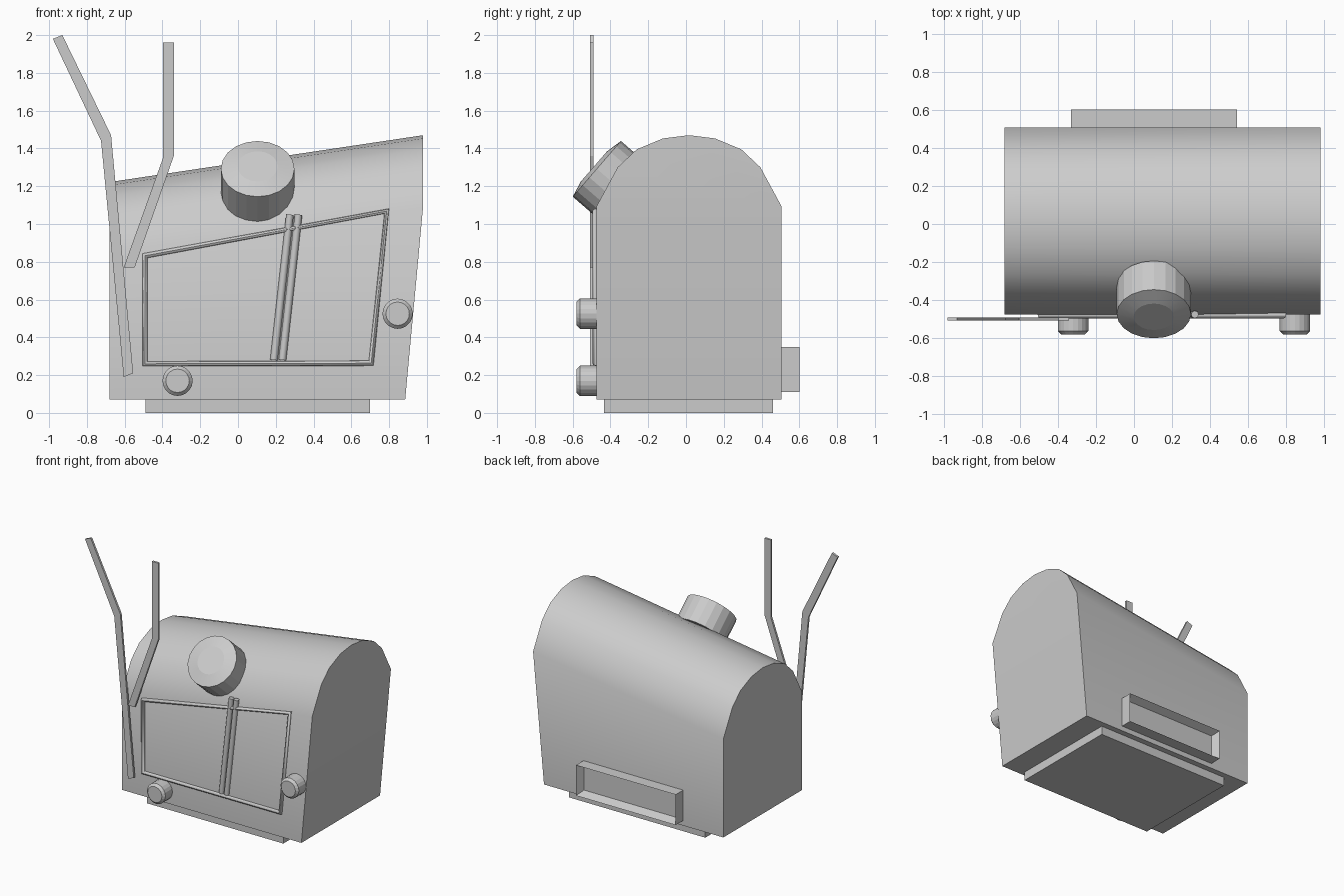
import bpy, bmesh, math
from mathutils import Vector

if "Cube" in bpy.data.objects:
    bpy.data.objects.remove(bpy.data.objects["Cube"])


def finish(name, bm, smooth=None):
    bmesh.ops.recalc_face_normals(bm, faces=bm.faces)
    me = bpy.data.meshes.new(name)
    bm.to_mesh(me)
    bm.free()
    ob = bpy.data.objects.new(name, me)
    bpy.context.collection.objects.link(ob)
    if smooth:
        select(ob)
        bpy.ops.object.shade_smooth_by_angle(angle=math.radians(smooth))
    return ob


def select(ob):
    bpy.ops.object.select_all(action='DESELECT')
    ob.select_set(True)
    bpy.context.view_layer.objects.active = ob


def box_bm(x0, x1, y0, y1, z0, z1):
    bm = bmesh.new()
    bmesh.ops.create_cube(bm, size=1)
    for v in bm.verts:
        v.co = ((x0 + x1) / 2 + v.co.x * (x1 - x0),
                (y0 + y1) / 2 + v.co.y * (y1 - y0),
                (z0 + z1) / 2 + v.co.z * (z1 - z0))
    return bm


def lathe(name, profile, origin, axis, sides=20):
    """Solid of revolution: profile is (radius, distance along axis)."""
    bm = bmesh.new()
    rings = [[bm.verts.new((r * math.cos(math.tau * i / sides),
                            r * math.sin(math.tau * i / sides), h))
              for i in range(sides)] for r, h in profile]
    for a, b in zip(rings, rings[1:]):
        for i in range(sides):
            j = (i + 1) % sides
            bm.faces.new((a[i], a[j], b[j], b[i]))
    bm.faces.new(rings[0])
    bm.faces.new(rings[-1])
    ob = finish(name, bm, 12)
    ob.rotation_mode = 'QUATERNION'
    ob.rotation_quaternion = Vector(axis).to_track_quat('Z', 'Y')
    ob.location = origin
    return ob


def tube(name, pts, y, radius, cyclic=False):
    cu = bpy.data.curves.new(name, 'CURVE')
    cu.dimensions = '3D'
    cu.bevel_depth = radius
    cu.bevel_resolution = 2
    cu.use_fill_caps = True
    sp = cu.splines.new('POLY')
    sp.points.add(len(pts) - 1)
    for p, (x, z) in zip(sp.points, pts):
        p.co = (x, y, z, 1)
    sp.use_cyclic_u = cyclic
    ob = bpy.data.objects.new(name, cu)
    bpy.context.collection.objects.link(ob)
    select(ob)
    bpy.ops.object.convert(target='MESH')
    bpy.ops.object.shade_smooth_by_angle(angle=math.radians(50))


def strip(name, left, right, y0, y1):
    """Flat bent bar in the xz plane, built between two edge polylines."""
    bm = bmesh.new()
    rows = [[bm.verts.new((x, y, z)) for (x, z), y in
             ((a, y0), (b, y0), (b, y1), (a, y1))]
            for a, b in zip(left, right)]
    for p, q in zip(rows, rows[1:]):
        for i in range(4):
            j = (i + 1) % 4
            bm.faces.new((p[i], p[j], q[j], q[i]))
    bm.faces.new(rows[0])
    bm.faces.new(rows[-1])
    finish(name, bm)


# Arched cabinet: same arch at both ends, shoulder rising to the right
half = [(0.49, 0), (0.378, 0.207), (0.277, 0.302), (0.138, 0.36)]
arch = [(-y, z) for y, z in half] + [(0, 0.377)] + half[::-1]
bm = bmesh.new()
ends = []
for x_low, x_high, shoulder in ((-0.68, -0.68, 0.845), (0.885, 0.98, 1.093)):
    loop = [bm.verts.new((x_high, 0.016 + y, shoulder + z)) for y, z in arch]
    loop += [bm.verts.new((x_low, 0.016 + y, 0.07)) for y in (0.49, -0.49)]
    bm.faces.new(loop[:9])
    bm.faces.new((loop[0], loop[8], loop[9], loop[10]))
    ends.append(loop)
n = len(ends[0])
for i in range(n):
    j = (i + 1) % n
    bm.faces.new((ends[0][i], ends[0][j], ends[1][j], ends[1][i]))
finish("cabinet_body", bm, 35)

# Base plinth
finish("base", box_bm(-0.49, 0.70, -0.435, 0.46, 0, 0.07))

# Recessed rear panel
bm = box_bm(-0.33, 0.54, 0.50, 0.60, 0.11, 0.35)
back = max(bm.faces, key=lambda f: f.calc_center_median().y)
bmesh.ops.inset_region(bm, faces=[back], thickness=0.04)
bmesh.ops.translate(bm, verts=back.verts, vec=(0, -0.06, 0))
finish("rear_panel", bm)

# Window trim and the two slanted divider rods
tube("window_trim", [(-0.492, 0.26), (0.705, 0.263), (0.787, 1.068), (-0.492, 0.832)],
     -0.477, 0.018, True)
for k, x in enumerate((0.0, 0.045)):
    tube(f"divider_rod_{k + 1}", [(0.19 + x, 0.28), (0.275 + x, 1.05)], -0.475, 0.02)

# Two flat bent antennae
strip("left_antenna", [(-0.605, 0.19), (-0.725, 1.44), (-0.98, 1.98)],
      [(-0.555, 0.21), (-0.672, 1.47), (-0.93, 2.0)], -0.507, -0.49)
strip("right_antenna", [(-0.605, 0.77), (-0.397, 1.35), (-0.397, 1.96)],
      [(-0.547, 0.77), (-0.34, 1.36), (-0.34, 1.96)], -0.507, -0.49)

# Small front knobs and the large tilted top knob
for k, (x, z) in enumerate(((-0.32, 0.17), (0.845, 0.525))):
    lathe(f"front_knob_{k + 1}", [(0.08, -0.02), (0.08, 0.09), (0.062, 0.108)],
          (x, -0.472, z), (0, -1, 0))
lathe("top_knob", [(0.195, -0.2), (0.195, 0), (0.106, 0.02)],
      (0.104, -0.472, 1.292), (0, -0.755, 0.655))
